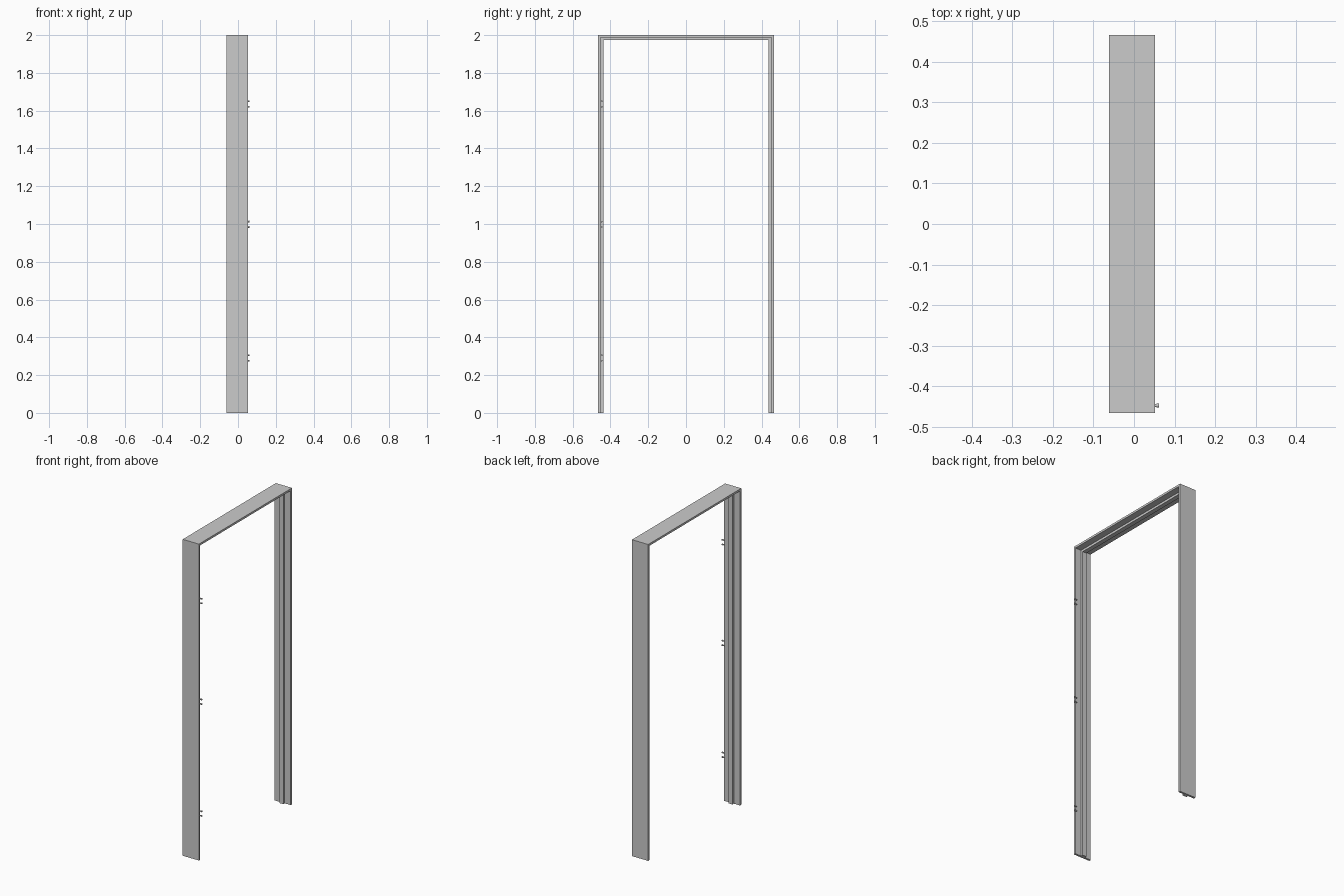
import bpy, bmesh, math
from mathutils import Matrix, Vector

if "Cube" in bpy.data.objects:
    bpy.data.objects.remove(bpy.data.objects["Cube"])

W, H = 0.465, 2.0          # half width and height of the frame
X0, X1 = -0.061, 0.052     # edges of the lining board
BOARD, FULL = 0.013, 0.027 # board depth, depth including the door stop
S0, S1 = -0.018, 0.010     # edges of the door stop


def finish(name, bm):
    bmesh.ops.recalc_face_normals(bm, faces=bm.faces)
    mesh = bpy.data.meshes.new(name)
    bm.to_mesh(mesh)
    bm.free()
    ob = bpy.data.objects.new(name, mesh)
    bpy.context.collection.objects.link(ob)
    return ob


# door lining: stepped profile (x, depth) swept with mitred corners
profile = [(X0, 0), (X1, 0), (X1, BOARD), (S1, BOARD),
           (S1, FULL), (S0, FULL), (S0, BOARD), (X0, BOARD)]
bm = bmesh.new()
stations = []
for side, top in ((-1, 0), (-1, 1), (1, 1), (1, 0)):
    stations.append([bm.verts.new((x, side * (W - d), (H - d) * top))
                     for x, d in profile])
n = len(profile)
for a, b in zip(stations, stations[1:]):
    for i in range(n):
        j = (i + 1) % n
        bm.faces.new((a[i], a[j], b[j], b[i]))
bm.faces.new(stations[0])
bm.faces.new(stations[-1])
finish("door_lining", bm)


# hinge pins: paired short studs with a wider head
def stud(name, y, z):
    bm = bmesh.new()
    for r, xa, xb in ((0.0036, 0.045, 0.056), (0.0048, 0.055, 0.061)):
        m = (Matrix.Translation(Vector(((xa + xb) / 2, y, z)))
             @ Matrix.Rotation(math.pi / 2, 4, 'Y'))
        bmesh.ops.create_cone(bm, cap_ends=True, segments=16, radius1=r,
                              radius2=r, depth=xb - xa, matrix=m)
    ob = finish(name, bm)
    bpy.context.view_layer.objects.active = ob
    ob.select_set(True)
    bpy.ops.object.shade_smooth_by_angle()
    ob.select_set(False)


for k, z in enumerate((0.291, 0.998, 1.635)):
    for label, dz in (("lower", -0.0145), ("upper", 0.0145)):
        stud(f"hinge_{k + 1}_{label}_pin", -0.447, z + dz)
